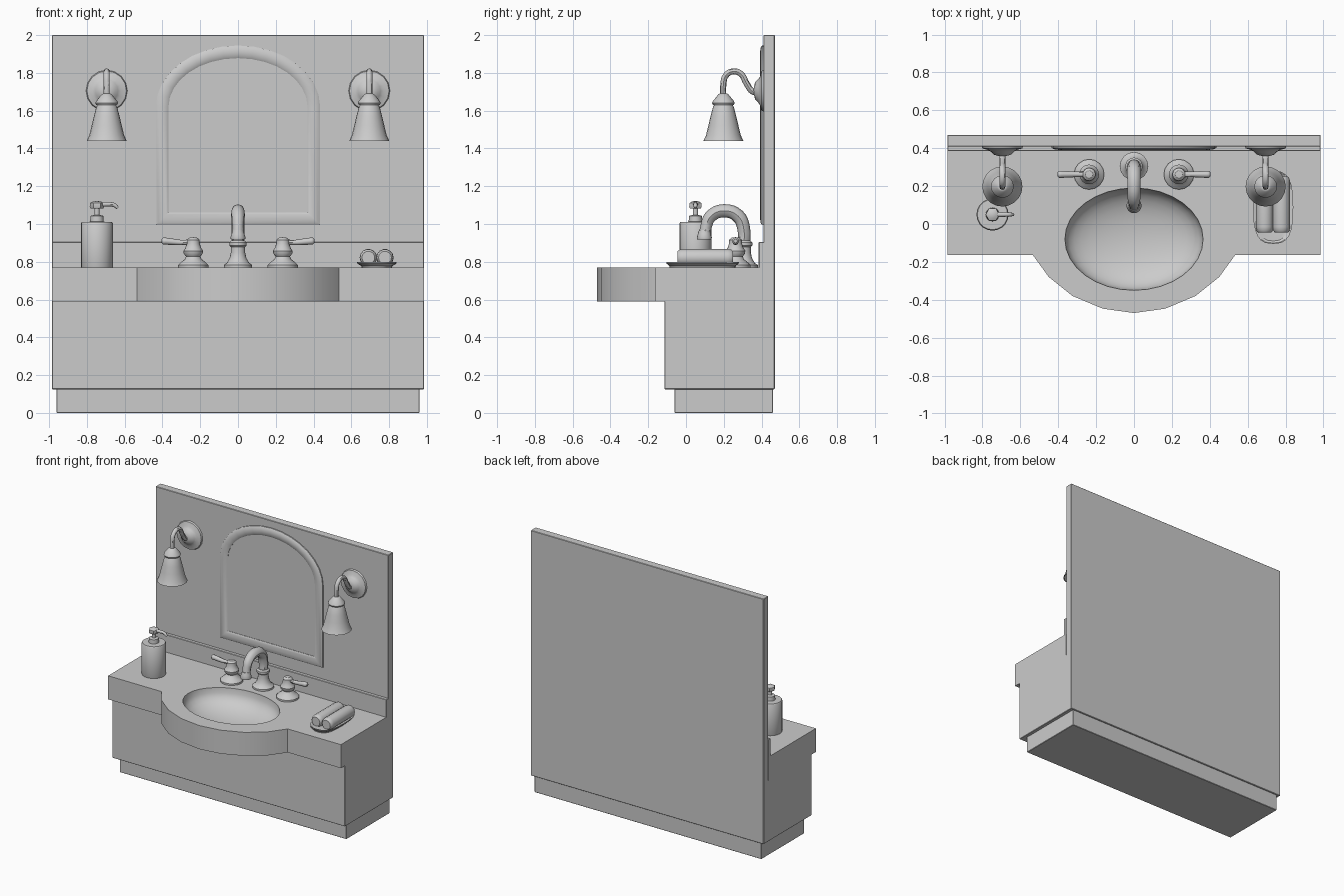
import bpy, bmesh, math
from mathutils import Vector, Matrix

if "Cube" in bpy.data.objects:
    bpy.data.objects.remove(bpy.data.objects["Cube"])

grey = bpy.data.materials.new("plain_grey")
grey.diffuse_color = (0.6, 0.6, 0.6, 1)
grey.use_nodes = True
grey.node_tree.nodes["Principled BSDF"].inputs["Base Color"].default_value = grey.diffuse_color


def smooth(ob, angle=35):
    bpy.ops.object.select_all(action='DESELECT')
    ob.select_set(True)
    bpy.context.view_layer.objects.active = ob
    bpy.ops.object.shade_smooth_by_angle(angle=math.radians(angle))


def finish(name, bm):
    bmesh.ops.recalc_face_normals(bm, faces=bm.faces)
    me = bpy.data.meshes.new(name)
    bm.to_mesh(me)
    bm.free()
    me.materials.append(grey)
    ob = bpy.data.objects.new(name, me)
    bpy.context.collection.objects.link(ob)
    smooth(ob)
    return ob


def box(name, x, y0, y1, z0, z1, bevel=0.003):
    bm = bmesh.new()
    bmesh.ops.create_cube(bm, size=1)
    bmesh.ops.scale(bm, vec=(2 * x, y1 - y0, z1 - z0), verts=bm.verts)
    bmesh.ops.translate(bm, vec=(0, (y0 + y1) / 2, (z0 + z1) / 2), verts=bm.verts)
    bmesh.ops.bevel(bm, geom=bm.edges[:], offset=bevel, segments=1, affect='EDGES')
    return finish(name, bm)


def lathe(name, profile, loc, segs=16, rot=None, scale=(1, 1, 1)):
    """Spin (radius, height) points about z; radius 0 points become poles."""
    bm = bmesh.new()
    rings = []
    for r, z in profile:
        n = 1 if r == 0 else segs
        rings.append([bm.verts.new((r * math.cos(2 * math.pi * i / segs) * scale[0],
                                    r * math.sin(2 * math.pi * i / segs) * scale[1],
                                    z * scale[2])) for i in range(n)])
    for a, b in zip(rings, rings[1:]):
        for i in range(segs):
            j = (i + 1) % segs
            quad = [a[i % len(a)], a[j % len(a)], b[j % len(b)], b[i % len(b)]]
            bm.faces.new(list(dict.fromkeys(quad)))
    m = Matrix.Translation(loc) @ (rot or Matrix())
    bmesh.ops.transform(bm, matrix=m, verts=bm.verts)
    return finish(name, bm)


def tube(name, pts, radii, segs=2):
    """Smooth pipe through points with a radius at each."""
    cu = bpy.data.curves.new(name, 'CURVE')
    cu.dimensions = '3D'
    cu.bevel_depth, cu.bevel_resolution = 1, segs
    cu.use_fill_caps, cu.resolution_u = True, 4
    sp = cu.splines.new('BEZIER')
    sp.bezier_points.add(len(pts) - 1)
    for bp, p, r in zip(sp.bezier_points, pts, radii):
        bp.co, bp.radius = p, r
        bp.handle_left_type = bp.handle_right_type = 'AUTO'
    ob = bpy.data.objects.new(name, cu)
    bpy.context.collection.objects.link(ob)
    bpy.ops.object.select_all(action='DESELECT')
    ob.select_set(True)
    bpy.context.view_layer.objects.active = ob
    bpy.ops.object.convert(target='MESH')
    ob = bpy.context.object
    ob.data.materials.clear()
    ob.data.materials.append(grey)
    smooth(ob, 45)
    return ob


def prism(bm, loop, vec):
    """Extrude a closed outline along vec."""
    f = bm.faces.new([bm.verts.new(p) for p in loop])
    r = bmesh.ops.extrude_face_region(bm, geom=[f])
    bmesh.ops.translate(bm, vec=vec, verts=[v for v in r['geom'] if isinstance(v, bmesh.types.BMVert)])


# cabinet, plinth, wall panel, backsplash
box("plinth", 0.96, -0.06, 0.46, 0, 0.13)
box("cabinet", 0.985, -0.115, 0.468, 0.125, 0.595)
box("wall_panel", 0.985, 0.41, 0.47, 0.125, 2.0)
box("backsplash", 0.985, 0.385, 0.415, 0.765, 0.905)

# countertop with bowed front and carved basin
half = [(0.985, 0.412), (0.985, -0.163), (0.535, -0.163), (0.45, -0.28), (0.325, -0.38), (0.165, -0.447)]
outline = half + [(0, -0.47)] + [(-x, y) for x, y in reversed(half)]
bm = bmesh.new()
prism(bm, [(x, y, 0.59) for x, y in outline], (0, 0, 0.18))
counter = finish("countertop", bm)
arc = [math.radians(a) for a in range(0, 91, 10)]
bowl = [(0, -0.155)] + [(math.sin(a), -0.155 * math.cos(a) ** 0.8) for a in arc[1:-1]]
cutter = lathe("basin_cutter", bowl + [(1, 0), (1, 0.1), (0, 0.1)], (0, -0.08, 0.77), 32, scale=(0.365, 0.27, 1))
mod = counter.modifiers.new("basin", 'BOOLEAN')
mod.object, mod.operation, mod.solver = cutter, 'DIFFERENCE', 'EXACT'
bpy.context.view_layer.objects.active = counter
bpy.ops.object.modifier_apply(modifier="basin")
bpy.data.objects.remove(cutter)
smooth(counter)


# arched mirror and its rounded frame
def arch(inset, y):
    w, h, n = 0.435 - inset, 0.325 - inset, 16
    top = [(w * math.cos(math.pi * i / n), y, 1.62 + h * math.sin(math.pi * i / n)) for i in range(n + 1)]
    return top + [(-w, y, 0.995 + inset), (w, y, 0.995 + inset)]


bm = bmesh.new()
section = [(0, 0.412), (0, 0.402), (0.012, 0.395), (0.033, 0.392), (0.055, 0.395), (0.067, 0.402), (0.067, 0.412)]
loops = [[bm.verts.new(p) for p in arch(i, y)] for i, y in section]
for a, b in zip(loops, loops[1:]):
    for i in range(len(a)):
        j = (i + 1) % len(a)
        bm.faces.new((a[i], a[j], b[j], b[i]))
finish("mirror_frame", bm)
bm = bmesh.new()
prism(bm, arch(0.06, 0.412), (0, -0.007, 0))
finish("mirror_glass", bm)

# wall lamps: rosette, curved arm, flared open shade
face_front = Matrix.Rotation(math.radians(90), 4, 'X')
for side, x in (("left", -0.695), ("right", 0.695)):
    lathe(side + "_lamp_rosette", [(0, 0), (0.11, 0), (0.105, 0.012), (0.075, 0.02), (0.06, 0.03),
                                   (0.045, 0.045), (0.02, 0.052), (0, 0.053)], (x, 0.411, 1.705), 16, face_front)
    tube(side + "_lamp_arm", [(x, 0.40, 1.695), (x, 0.355, 1.70), (x, 0.32, 1.745), (x, 0.29, 1.795),
                              (x, 0.25, 1.808), (x, 0.21, 1.785), (x, 0.198, 1.74), (x, 0.198, 1.66)], [0.016] * 8)
    lathe(side + "_lamp_shade", [(0, 0.16), (0.045, 0.155), (0.063, 0.11), (0.08, 0.05), (0.1, 0), (0.106, 0),
                                 (0.092, 0.03), (0.08, 0.08), (0.068, 0.13), (0.055, 0.18), (0.045, 0.197),
                                 (0, 0.2)], (x, 0.198, 1.44), 20)
    lathe(side + "_lamp_cap", [(0, 0), (0.055, 0), (0.06, 0.01), (0.055, 0.022), (0.04, 0.04), (0.028, 0.055),
                               (0.02, 0.06), (0, 0.06)], (x, 0.198, 1.63))

# tap: stepped base and arched spout
lathe("spout_base", [(0, 0), (0.075, 0), (0.075, 0.015), (0.06, 0.025), (0.045, 0.05), (0.038, 0.08),
                     (0.038, 0.11), (0.046, 0.118), (0.046, 0.135), (0.036, 0.145), (0, 0.145)], (0, 0.305, 0.768))
spout = [(0.305, 0.87), (0.305, 0.98), (0.276, 1.042), (0.2, 1.07), (0.13, 1.04), (0.105, 0.98), (0.097, 0.93)]
tube("spout", [(0, y, z) for y, z in spout], [0.032, 0.034, 0.036, 0.035, 0.033, 0.03, 0.03])
lathe("spout_nozzle", [(0, 0), (0.038, 0), (0.04, 0.01), (0.034, 0.03), (0.028, 0.05), (0, 0.05)], (0, 0.097, 0.918))

# tap handles with outward levers
for side, s in (("left", -1), ("right", 1)):
    lathe(side + "_handle_base", [(0, 0), (0.08, 0), (0.08, 0.015), (0.065, 0.03), (0.045, 0.045), (0.038, 0.06),
                                  (0.05, 0.075), (0.052, 0.09), (0.042, 0.105), (0.034, 0.13), (0.034, 0.148),
                                  (0.02, 0.16), (0, 0.162)], (s * 0.237, 0.262, 0.768))
    tube(side + "_handle_lever", [(s * x, 0.262, z) for x, z in
                                  ((0.24, 0.905), (0.30, 0.902), (0.35, 0.906), (0.395, 0.91), (0.405, 0.91))],
         [0.014, 0.014, 0.017, 0.019, 0.010])

# soap dispenser with pump
at = (-0.747, 0.05, 0.768)
lathe("soap_bottle", [(0, 0), (0.083, 0), (0.085, 0.005), (0.085, 0.235), (0.08, 0.243), (0.036, 0.244),
                      (0.034, 0.275), (0.014, 0.28), (0.014, 0.32), (0, 0.32)], at, 20)
lathe("pump_head", [(0, 0.315), (0.034, 0.315), (0.038, 0.325), (0.036, 0.343), (0.02, 0.352), (0, 0.353)], at, 6)
tube("pump_spout", [(-0.747, 0.05, 1.1), (-0.69, 0.05, 1.105), (-0.655, 0.05, 1.1), (-0.637, 0.05, 1.085)],
     [0.014, 0.012, 0.011, 0.008])

# rounded tray carrying two rolled towels
bm = bmesh.new()
levels = [(0.75, 0.768), (0.78, 0.778), (0.97, 0.79), (1, 0.8), (0.94, 0.8), (0.8, 0.79)]
rings = []
for k, z in levels:
    ring = []
    for i in range(24):
        c, s = math.cos(math.pi * i / 12), math.sin(math.pi * i / 12)
        ring.append(bm.verts.new((0.735 + 0.106 * k * math.copysign(abs(c) ** 0.7, c),
                                  0.088 + 0.193 * (k * 0.4 + 0.6) * math.copysign(abs(s) ** 0.7, s), z)))
    rings.append(ring)
for a, b in zip(rings, rings[1:]):
    for i in range(24):
        bm.faces.new((a[i], a[(i + 1) % 24], b[(i + 1) % 24], b[i]))
bm.faces.new(rings[0])
bm.faces.new(rings[-1])
finish("tray", bm)
for side, x in (("left", 0.69), ("right", 0.778)):
    lathe(side + "_towel", [(0, 0), (0.034, 0), (0.043, 0.01), (0.046, 0.03), (0.046, 0.265), (0.043, 0.285),
                            (0.034, 0.295), (0, 0.295)], (x, 0.25, 0.822), 14, face_front)
